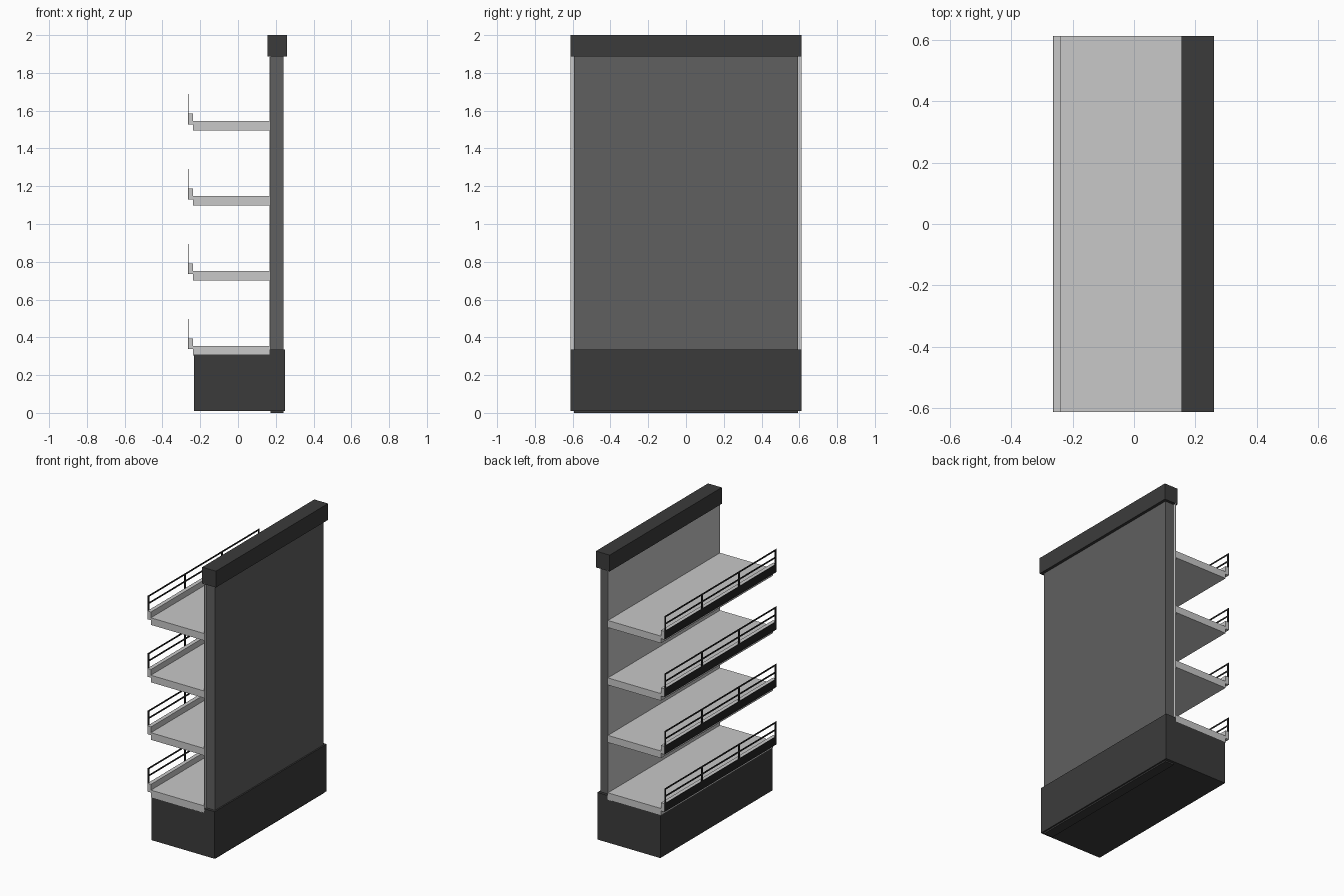
import bpy
import bmesh

cube = bpy.data.objects.get("Cube")
if cube:
    bpy.data.objects.remove(cube, do_unlink=True)


def material(name, value):
    mat = bpy.data.materials.new(name)
    mat.use_nodes = True
    colour = (value, value, value, 1)
    mat.diffuse_color = colour
    mat.node_tree.nodes["Principled BSDF"].inputs["Base Color"].default_value = colour
    return mat


CHARCOAL = material("charcoal", 0.044)
GREY = material("mid grey", 0.115)
LIGHT = material("light grey", 0.58)
BLACK = material("near black", 0.016)


def build(name, boxes, mat):
    """Make one object from boxes given as (x range, y range, z range)."""
    bm = bmesh.new()
    for spans in boxes:
        verts = bmesh.ops.create_cube(bm, size=1)["verts"]
        for v in verts:
            for axis, (low, high) in enumerate(spans):
                v.co[axis] = low + (v.co[axis] + 0.5) * (high - low)
    mesh = bpy.data.meshes.new(name)
    bm.to_mesh(mesh)
    bm.free()
    mesh.materials.append(mat)
    obj = bpy.data.objects.new(name, mesh)
    bpy.context.collection.objects.link(obj)
    return obj


HALF = 0.612
WIDE = (-HALF, HALF)
INNER = (-0.593, 0.593)

# Plinth, with a taller block under the back panel
build("plinth", [((-0.232, 0.168), WIDE, (0.01, 0.308))], CHARCOAL)
build("plinth_back", [((0.168, 0.25), WIDE, (0.01, 0.335))], CHARCOAL)
build("foot", [((0.172, 0.24), INNER, (0, 0.01))], CHARCOAL)

# Upright back wall with its wider light facing, and the top cap
build("back_wall", [((0.173, 0.24), INNER, (0.335, 1.89))], GREY)
build("back_facing", [((0.168, 0.173), WIDE, (0.308, 1.89))], LIGHT)
build("top_cap", [((0.155, 0.26), WIDE, (1.887, 2))], CHARCOAL)

# Four shelves, each with a raised lip, a dark front strip and a flat guard rail
FRONT = (-0.264, -0.2625)
for i in range(4):
    top = 0.354 + i * 0.397
    lip_top = top + 0.04
    lip = (top - 0.017, lip_top)
    build(f"shelf_{i + 1}", [((-0.237, 0.168), WIDE, (top - 0.049, top))], LIGHT)
    build(f"shelf_lip_{i + 1}", [((-0.2625, -0.237), WIDE, lip)], LIGHT)
    build(f"lip_strip_{i + 1}", [(FRONT, WIDE, lip)], BLACK)

    bar, rail_top = 0.012, lip_top + 0.104
    rails = [(FRONT, WIDE, (z - bar, z)) for z in (rail_top, rail_top - 0.05)]
    for k in range(4):
        y = -HALF + k * (2 * HALF - 0.018) / 3
        rails.append((FRONT, (y, y + 0.018), (lip_top, rail_top)))
    build(f"guard_rail_{i + 1}", rails, BLACK)
